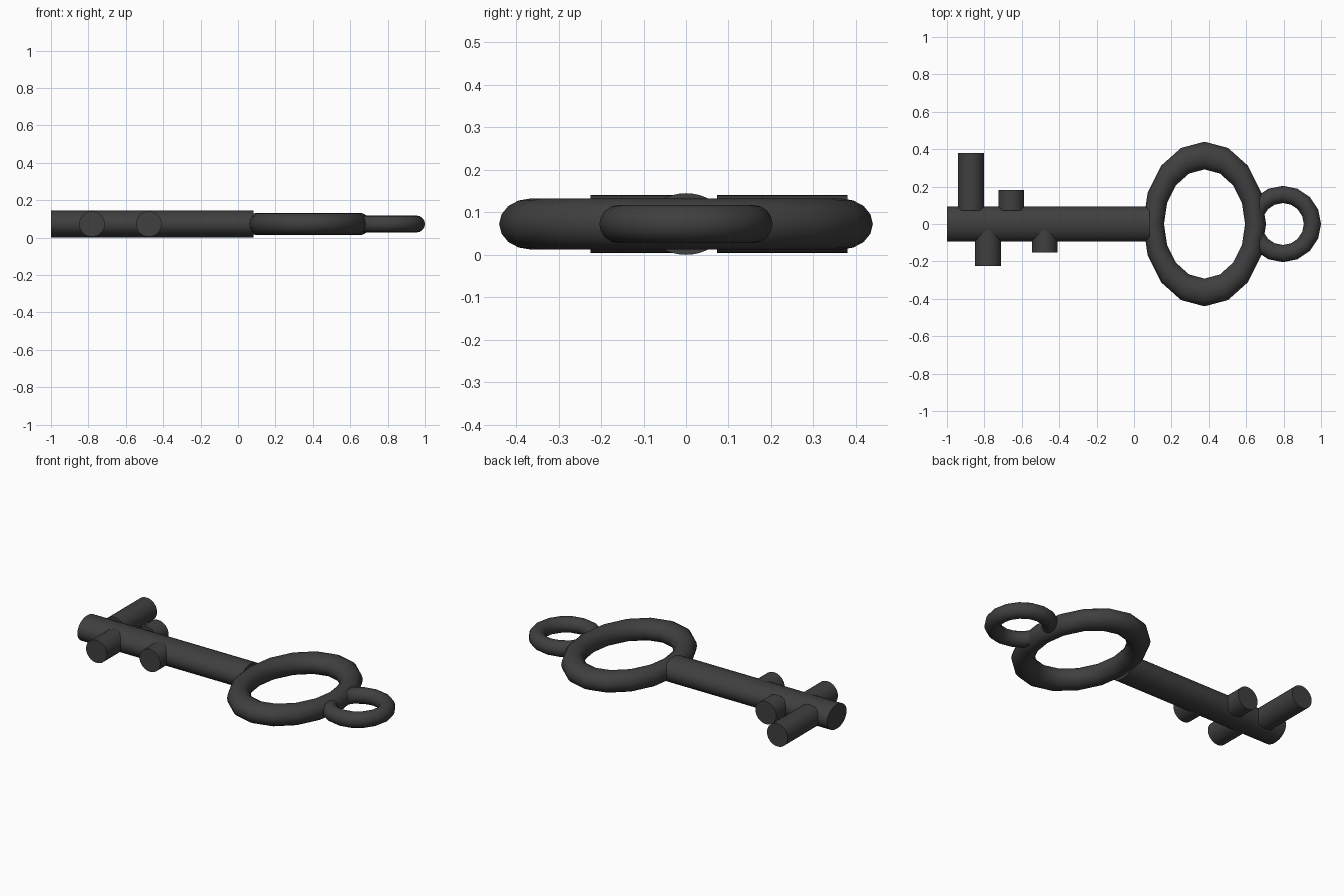
import bpy, bmesh
from math import cos, sin, pi, radians

if "Cube" in bpy.data.objects:
    bpy.data.objects.remove(bpy.data.objects["Cube"])

ZC = 0.0725  # height of the key's mid-plane

# Dark iron colour
iron = bpy.data.materials.new("dark_iron")
iron.diffuse_color = (0.05, 0.05, 0.05, 1)
iron.use_nodes = True
iron.node_tree.nodes["Principled BSDF"].inputs["Base Color"].default_value = iron.diffuse_color


def finish(name, bm):
    bmesh.ops.recalc_face_normals(bm, faces=bm.faces)
    mesh = bpy.data.meshes.new(name)
    bm.to_mesh(mesh)
    bm.free()
    mesh.materials.append(iron)
    ob = bpy.data.objects.new(name, mesh)
    bpy.context.collection.objects.link(ob)
    bpy.ops.object.select_all(action='DESELECT')
    ob.select_set(True)
    bpy.context.view_layer.objects.active = ob
    bpy.ops.object.shade_smooth_by_angle(angle=radians(40))
    return ob


def rod(name, start, end, ra, rb, axis, n=32):
    """Capped rod; axis 'x' or 'y', ra = flat half width, rb = vertical half width."""
    bm = bmesh.new()
    rings = []
    for p in (start, end):
        ring = []
        for i in range(n):
            a = 2 * pi * i / n
            u, z = ra * cos(a), ZC + rb * sin(a)
            co = (p[0], p[1] + u, z) if axis == 'x' else (p[0] + u, p[1], z)
            ring.append(bm.verts.new(co))
        rings.append(ring)
    for i in range(n):
        j = (i + 1) % n
        bm.faces.new((rings[0][i], rings[0][j], rings[1][j], rings[1][i]))
    for ring in rings:
        bm.faces.new(ring)
    return finish(name, bm)


def oval_ring(name, cx, outer, inner, rz, n=16, m=16):
    """Ring lying flat; outer and inner are (x, y) half sizes."""
    R = [(o + i) / 2 for o, i in zip(outer, inner)]
    r = [(o - i) / 2 for o, i in zip(outer, inner)]
    bm = bmesh.new()
    g = []
    for i in range(n):
        u = 2 * pi * i / n
        g.append([bm.verts.new((cx + (R[0] + r[0] * cos(v)) * cos(u),
                                (R[1] + r[1] * cos(v)) * sin(u),
                                ZC + rz * sin(v)))
                  for v in (2 * pi * k / m for k in range(m))])
    for i in range(n):
        for k in range(m):
            a, b, l = (i + 1) % n, i, (k + 1) % m
            bm.faces.new((g[b][k], g[a][k], g[a][l], g[b][l]))
    return finish(name, bm)


# Shaft, slightly flattened
rod("shaft", (-1.0, 0), (0.083, 0), 0.0935, 0.0725, 'x')

# Teeth: x centre, inner y, outer y
for i, (x, y0, y1) in enumerate([(-0.872, 0.073, 0.38), (-0.656, 0.073, 0.181),
                                 (-0.781, -0.005, -0.225), (-0.477, -0.005, -0.153)]):
    rod(f"tooth_{i + 1}", (x, y0), (x, y1), 0.069, 0.068, 'y')

# Bow and hanging loop
oval_ring("bow", 0.377, (0.329, 0.44), (0.217, 0.292), 0.06)
oval_ring("hanging_loop", 0.796, (0.204, 0.204), (0.112, 0.112), 0.045)
